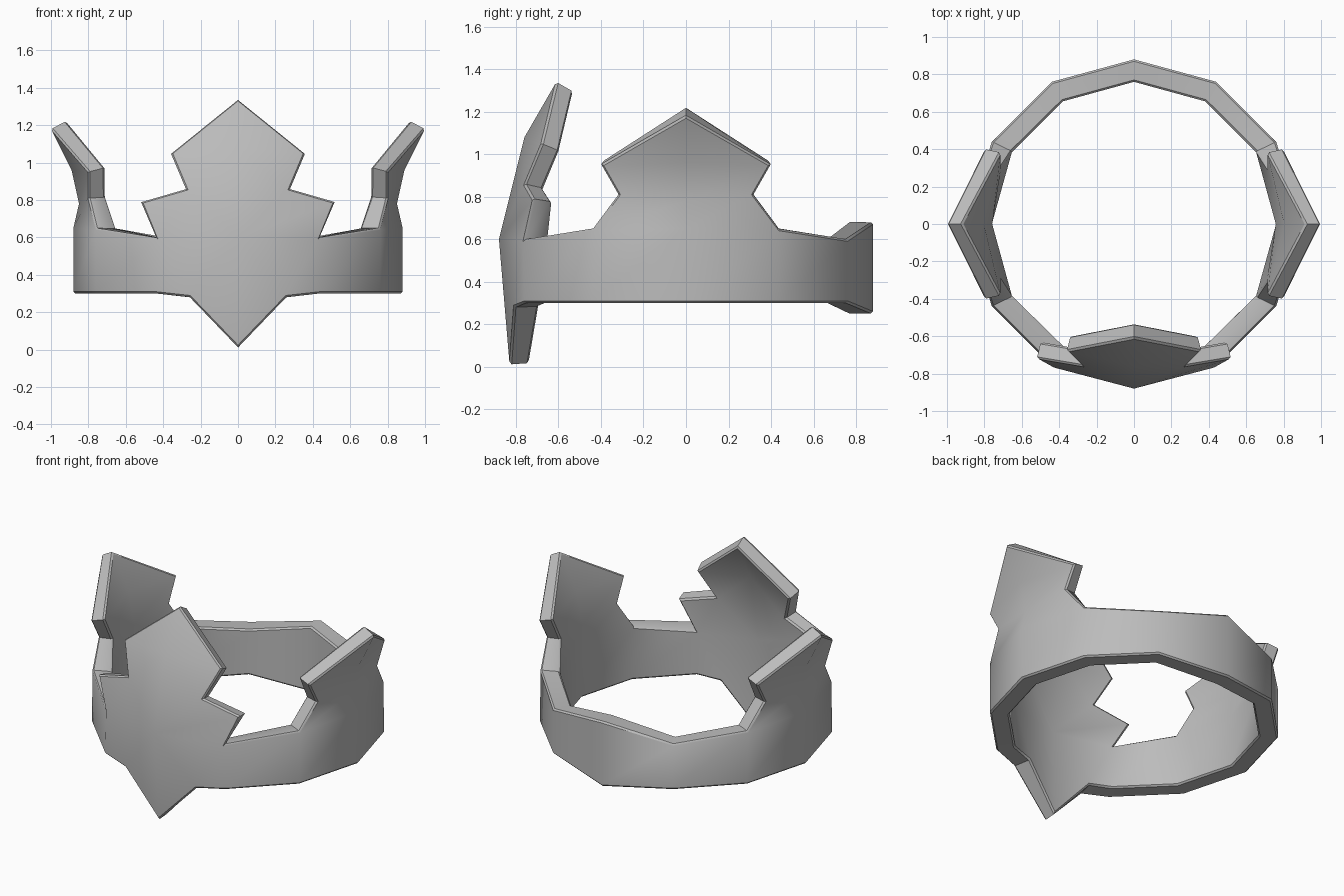
import bpy
import bmesh
from math import radians
from mathutils import Vector

cube = bpy.data.objects.get("Cube")
if cube:
    bpy.data.objects.remove(cube, do_unlink=True)

metal = bpy.data.materials.new("grey metal")
metal.use_nodes = True
GREY = (0.5, 0.5, 0.5, 1)
metal.diffuse_color = GREY
metal.node_tree.nodes["Principled BSDF"].inputs["Base Color"].default_value = GREY

# Outer corner points of the left half, from the front round to the back
P = {
    # front plate: centre line, then stepped edge
    "tip_low": (0, -.83, .01), "brow": (0, -.88, .6),
    "chest": (0, -.76, 1.08), "tip_high": (0, -.61, 1.34),
    "hip": (.26, -.81, .28), "shoulder": (.52, -.72, .79),
    "notch": (.28, -.76, .86), "ear": (.36, -.68, 1.05),
    # band
    "f_low": (.44, -.76, .3), "f_top": (.44, -.76, .6),
    "s_low": (.76, -.44, .3), "s_top": (.76, -.44, .65),
    "m_low": (.88, 0, .3), "m_top": (.88, 0, .65),
    "b_low": (.44, .76, .3), "b_top": (.44, .76, .6),
    "c_low": (0, .88, .25), "c_top": (0, .88, .68),
    # side plate: centre line and front edge
    "waist": (.85, 0, .78), "bust": (.89, 0, .96), "peak": (1, 0, 1.18),
    "neck": (.80, -.32, .81), "corner": (.80, -.4, .95),
}
# Rear edge of the side plate repeats the front edge
for name in ("s_low", "s_top", "neck", "corner"):
    x, y, z = P[name]
    P["r_" + name] = (x, -y, z)

FACES = [
    "tip_low hip brow", "hip f_top brow", "hip f_low f_top",
    "brow f_top shoulder notch", "brow notch chest",
    "chest notch ear", "chest ear tip_high",
    "f_low s_low s_top f_top", "s_low m_low m_top s_top",
    "s_top m_top waist neck", "neck waist bust corner", "corner bust peak",
    "m_low r_s_low r_s_top m_top", "m_top r_s_top r_neck waist",
    "waist r_neck r_corner bust", "bust r_corner peak",
    "r_s_low b_low b_top r_s_top", "b_low c_low c_top b_top",
]

# Outer skin, mirrored across x
bm = bmesh.new()
for side in (1, -1):
    verts = {n: bm.verts.new((side * x, y, z)) for n, (x, y, z) in P.items()}
    for names in FACES:
        bm.faces.new([verts[n] for n in names.split()][::side])
bmesh.ops.remove_doubles(bm, verts=bm.verts[:], dist=0.001)
bm.normal_update()


def thickness(v):
    return 0.12 if 0.2 < v.co.z < 0.7 else 0.092


# Inner skin and the rim joining both skins
outer = bm.faces[:]
border = [e for e in bm.edges if e.is_boundary]
inner = {v: bm.verts.new(v.co - v.normal * thickness(v)) for v in bm.verts[:]}
for f in outer:
    bm.faces.new([inner[v] for v in reversed(f.verts)])
for e in border:
    a, b = e.verts
    bm.faces.new((a, b, inner[b], inner[a]))
bmesh.ops.recalc_face_normals(bm, faces=bm.faces[:])

# Slightly softened rim
rim = border + [bm.edges.get([inner[v] for v in e.verts]) for e in border]
bmesh.ops.bevel(bm, geom=rim, offset=0.01, segments=1, affect='EDGES',
                clamp_overlap=True)

mesh = bpy.data.meshes.new("crown")
bm.to_mesh(mesh)
bm.free()
mesh.materials.append(metal)
crown = bpy.data.objects.new("crown", mesh)
bpy.context.collection.objects.link(crown)
bpy.ops.object.select_all(action='DESELECT')
crown.select_set(True)
bpy.context.view_layer.objects.active = crown
bpy.ops.object.shade_smooth_by_angle(angle=radians(40))
